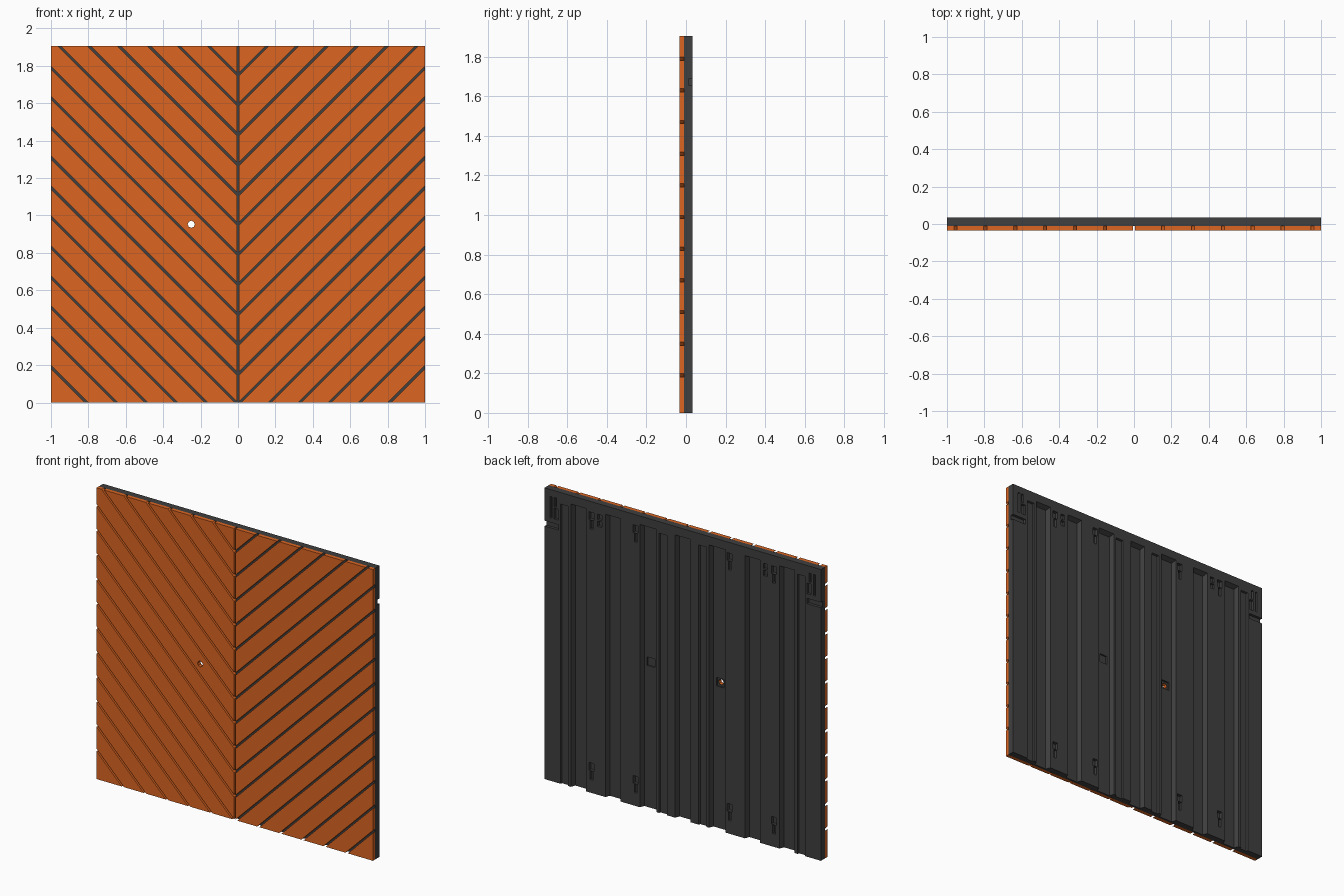
import bpy, bmesh, math
from mathutils import Vector

if "Cube" in bpy.data.objects:
    bpy.data.objects.remove(bpy.data.objects["Cube"])

H = 1.905            # panel height
YF, YM, YB = -0.034, -0.010, 0.034   # front face, joint, back face


def material(name, col):
    m = bpy.data.materials.new(name)
    m.diffuse_color = (*col, 1)
    m.use_nodes = True
    m.node_tree.nodes["Principled BSDF"].inputs["Base Color"].default_value = m.diffuse_color
    return m


ORANGE = material("orange_slats", (0.72, 0.13, 0.015))
DARK = material("dark_backing", (0.05, 0.05, 0.052))


def make_object(name, bm, mat=None):
    bmesh.ops.recalc_face_normals(bm, faces=bm.faces)
    me = bpy.data.meshes.new(name)
    bm.to_mesh(me)
    bm.free()
    ob = bpy.data.objects.new(name, me)
    bpy.context.collection.objects.link(ob)
    if mat:
        me.materials.append(mat)
    return ob


def frustum(bm, x0, x1, z0, z1, y_in, y_out, sx=0.0, sz=0.0):
    """Block whose inner face (y_in) is inset by sx, and by sz at its top."""
    ring = lambda y, a, b: [bm.verts.new(p) for p in (
        (x0 + a, y, z0), (x1 - a, y, z0), (x1 - a, y, z1 - b), (x0 + a, y, z1 - b))]
    inner, outer = ring(y_in, sx, sz), ring(y_out, 0, 0)
    bm.faces.new(inner)
    bm.faces.new(outer[::-1])
    for i in range(4):
        j = (i + 1) % 4
        bm.faces.new((inner[i], inner[j], outer[j], outer[i]))


def mirrored(bm, x0, x1, *args):
    frustum(bm, x0, x1, *args)
    frustum(bm, -x1, -x0, *args)


def cut(target, cutter):
    cutter.hide_render = True
    mod = target.modifiers.new("cut", 'BOOLEAN')
    mod.object, mod.operation, mod.solver = cutter, 'DIFFERENCE', 'EXACT'
    bpy.context.view_layer.objects.active = target
    bpy.ops.object.modifier_apply(modifier=mod.name)
    bpy.data.objects.remove(cutter)


def hole_cutter():
    bm = bmesh.new()
    for x in (-0.25, 0.25):
        r = bmesh.ops.create_cone(bm, cap_ends=True, segments=8, radius1=0.019,
                                  radius2=0.019, depth=0.2)
        for v in r["verts"]:
            v.co = Vector((v.co.x + x, v.co.z, v.co.y + 0.953))
    return make_object("hole_cutter", bm)


# Diagonal slats: each half is a slab clipped between neighbouring groove lines
GAP = 0.006
lines = [-2.0] + [-0.01 + 0.16 * k for k in range(-5, 12)] + [3.0]
slats = bmesh.new()
for side in (1, -1):
    for lo, hi in zip(lines, lines[1:]):
        bm = bmesh.new()
        frustum(bm, GAP, 1.0, 0, H, YF, YM)
        n = Vector((-1, 0, 1)).normalized()
        for c, nn in ((lo, -n), (hi, n)):
            co = Vector((0, 0, c)) - nn * GAP
            bmesh.ops.bisect_plane(bm, geom=bm.verts[:] + bm.edges[:] + bm.faces[:],
                                   plane_co=co, plane_no=nn, clear_outer=True)
            rim = [e for e in bm.edges if e.is_boundary]
            if rim:
                bmesh.ops.holes_fill(bm, edges=rim, sides=0)
        for v in bm.verts:
            v.co.x *= side
        tmp = bpy.data.meshes.new("tmp")
        bm.to_mesh(tmp)
        bm.free()
        slats.from_mesh(tmp)
        bpy.data.meshes.remove(tmp)
front = make_object("diagonal_slats", slats, ORANGE)
cut(front, hole_cutter())

# Backing board
bm = bmesh.new()
frustum(bm, -1, 1, 0, H, YM, YB)
back = make_object("ribbed_backing", bm, DARK)

# Deep and shallow vertical channels, open at the bottom
OUT = YB + 0.001
bm = bmesh.new()
frustum(bm, -0.055, 0.055, -0.05, 1.85, 0.004, OUT, 0.012, 0.015)
for x0, x1 in ((0.19, 0.31), (0.45, 0.56), (0.70, 0.81)):
    mirrored(bm, x0, x1, -0.05, 1.85, 0.004, OUT, 0.012, 0.015)
for x0, x1 in ((0.115, 0.172), (0.83, 0.885)):
    mirrored(bm, x0, x1, -0.05, 1.83, 0.022, OUT, 0.004, 0.004)
# Keyhole pockets: wide head and narrow tail, top and bottom
for x in (0.34, 0.66):
    for z in (0.14, 1.78):
        mirrored(bm, x - 0.018, x + 0.018, z + 0.005, z + 0.055, 0.012, OUT)
        mirrored(bm, x - 0.010, x + 0.010, z - 0.055, z + 0.003, 0.016, OUT)
# Small paired latch pockets
for z in (1.755, 1.80):
    mirrored(bm, 0.585, 0.615, z, z + 0.035, 0.018, OUT)
# Corner slots and the notch through the side edge
mirrored(bm, 0.945, 0.96, 1.72, 1.86, 0.018, OUT)
mirrored(bm, 0.90, 0.93, 1.72, 1.79, 0.018, OUT)
mirrored(bm, 0.915, 0.93, 1.80, 1.86, 0.018, OUT)
mirrored(bm, 0.90, 1.05, 1.655, 1.69, 0.016, OUT)
cut(back, make_object("channel_cutter", bm))

# Square pockets around the through holes
bm = bmesh.new()
mirrored(bm, 0.222, 0.278, 0.925, 0.981, -0.006, OUT)
cut(back, make_object("pocket_cutter", bm))
cut(back, hole_cutter())
